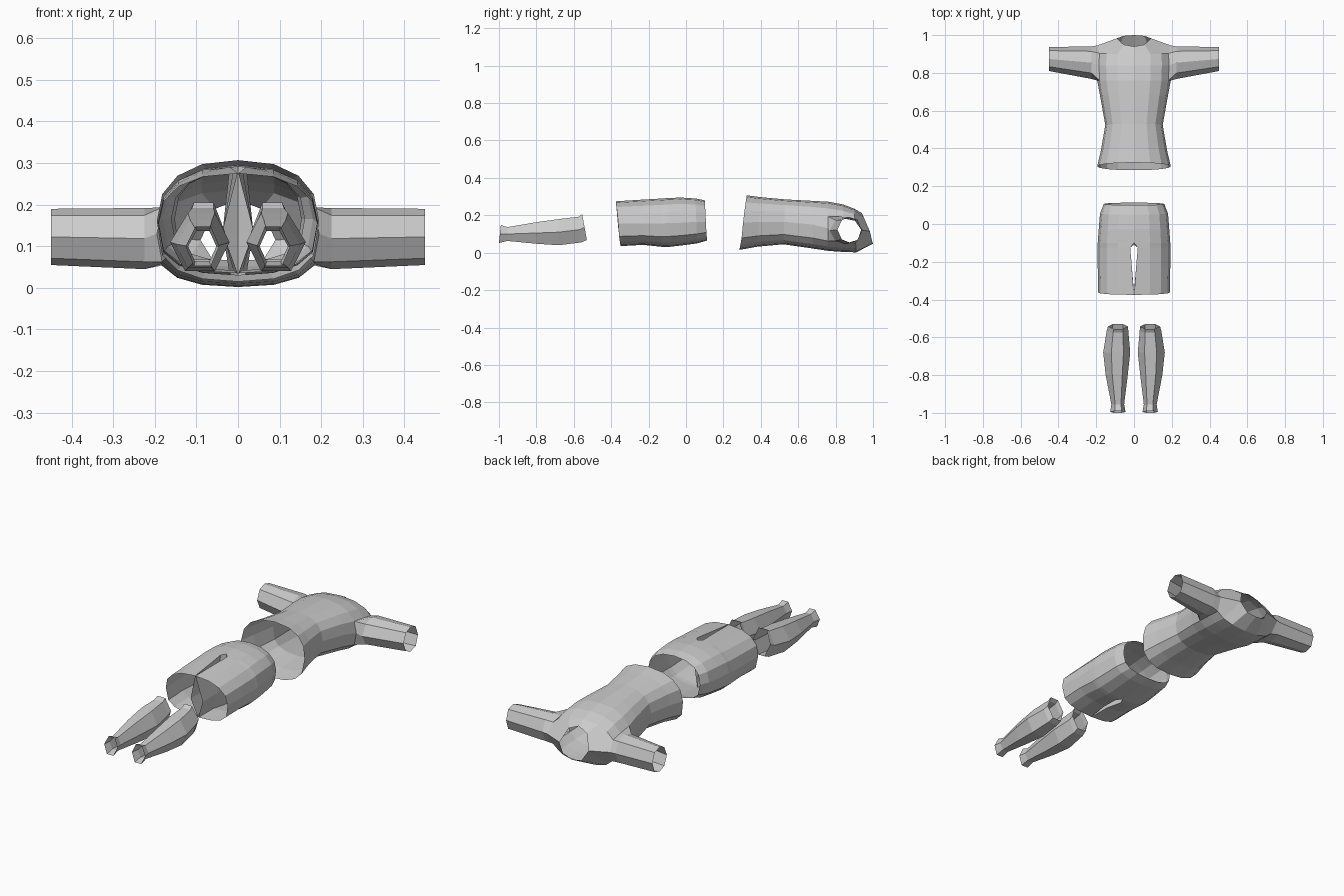
import bpy, bmesh
from math import sin, cos, pi

if "Cube" in bpy.data.objects:
    bpy.data.objects.remove(bpy.data.objects["Cube"])


def half_ring(bm, y_top, y_bot, hw, z_lo, z_hi, z_mid, power=0.6):
    """Nine points from the front centre, round one side, to the back centre."""
    pts = []
    for k in range(9):
        c = cos(k * pi / 8)
        x = 0 if k in (0, 8) else hw * sin(k * pi / 8) ** 0.85
        if c >= 0:
            z = z_mid + (z_hi - z_mid) * c ** 0.85
        else:
            z = z_mid - (z_mid - z_lo) * (-c) ** power
        pts.append(bm.verts.new((x, y_bot + (y_top - y_bot) * (c + 1) / 2, z)))
    return pts


def strip(bm, a, b, closed=False):
    n = len(a)
    for i in range(n if closed else n - 1):
        j = (i + 1) % n
        quad = []
        for v in (a[i], a[j], b[j], b[i]):
            if v not in quad:
                quad.append(v)
        if len(quad) > 2:
            bm.faces.new(quad)


def loft(bm, rows, closed=False):
    for a, b in zip(rows, rows[1:]):
        strip(bm, a, b, closed)


def ring(bm, pts):
    return [bm.verts.new(p) for p in pts]


def finish(bm, name):
    """Mirror the half across x = 0 into one open cloth shell."""
    geom = bm.verts[:] + bm.edges[:] + bm.faces[:]
    bmesh.ops.mirror(bm, geom=geom, axis='X', merge_dist=0.0005)
    bmesh.ops.remove_doubles(bm, verts=bm.verts[:], dist=0.0005)
    bmesh.ops.recalc_face_normals(bm, faces=bm.faces[:])
    me = bpy.data.meshes.new(name)
    bm.to_mesh(me)
    bm.free()
    ob = bpy.data.objects.new(name, me)
    bpy.context.collection.objects.link(ob)
    return ob


# Shirt body, hem to armpit
bm = bmesh.new()
body = [half_ring(bm, *r) for r in (
    (0.325, 0.285, 0.195, 0.015, 0.307, 0.16),
    (0.40, 0.38, 0.175, 0.032, 0.297, 0.165),
    (0.53, 0.52, 0.152, 0.045, 0.285, 0.165),
    (0.68, 0.68, 0.180, 0.022, 0.277, 0.15),
    (0.76, 0.76, 0.195, 0.010, 0.273, 0.13))]
loft(bm, body)
# Chest and back above the armpit
upper = [body[-1]]
for r in ((0.84, 0.84, 0.198, 0.004, 0.258, 0.125),
          (0.90, 0.91, 0.196, 0.002, 0.235, 0.12)):
    row = half_ring(bm, *r)
    bm.verts.remove(row[4])
    upper.append(row)
# Shoulder seam and neckline
neck = ring(bm, ((0, 0.94, 0.212), (0.055, 0.95, 0.19), (0.09, 0.983, 0.115),
                 (0.195, 0.945, 0.12), (0.055, 0.996, 0.058), (0, 1.0, 0.048)))
f0, f1, n_side, shoulder, b1, b0 = neck
fronts = [r[:4] for r in upper] + [[f0, f1, n_side, shoulder]]
backs = [r[5:] for r in upper] + [[shoulder, n_side, b1, b0]]
loft(bm, fronts)
loft(bm, backs)
# Sleeve grown from the armhole
armhole = [upper[0][4], upper[0][3], upper[1][3], upper[2][3], shoulder,
           upper[2][5], upper[1][5], upper[0][5]]
yz = ((0, 0.5), (0.18, 0.88), (0.5, 1), (0.85, 0.9),
      (1, 0.5), (0.85, 0.1), (0.5, 0), (0.18, 0.12))
sleeve = [armhole]
for x, y0, y1, z0, z1 in ((0.225, 0.768, 0.94, 0.045, 0.192),
                          (0.45, 0.81, 0.937, 0.055, 0.19)):
    sleeve.append(ring(bm, [(x, y0 + (y1 - y0) * a, z0 + (z1 - z0) * b) for a, b in yz]))
loft(bm, sleeve, True)
finish(bm, "shirt")

# Shorts, waist to crotch
bm = bmesh.new()
hips = [half_ring(bm, *r) for r in (
    (0.10, 0.113, 0.160, 0.065, 0.280, 0.165),
    (0.05, 0.06, 0.180, 0.050, 0.290, 0.165),
    (-0.03, -0.03, 0.187, 0.038, 0.295, 0.16),
    (-0.10, -0.10, 0.192, 0.030, 0.292, 0.16))]
loft(bm, hips)
# Legs, closed on the inner side by a crotch point
legs = [hips[-1] + ring(bm, [(0, -0.11, 0.13)])]
for y_top, y_bot, hw, lo, hi, gap in ((-0.125, -0.125, 0.192, 0.031, 0.290, 0.02),
                                      (-0.23, -0.23, 0.192, 0.042, 0.284, 0.011),
                                      (-0.375, -0.35, 0.190, 0.035, 0.275, 0.001)):
    row = half_ring(bm, y_top, y_bot, hw, lo, hi, 0.155)
    row[0].co.x = row[8].co.x = gap
    row += ring(bm, [(0.037, (y_top + y_bot) / 2, 0.135)])
    legs.append(row)
loft(bm, legs, True)
finish(bm, "shorts")

# Socks, knee to ankle: y at shin side, y at calf side, x range, z range
bm = bmesh.new()
rows = []
for yt, yb, x0, x1, z0, z1 in ((-0.555, -0.53, 0.032, 0.138, 0.068, 0.205),
                               (-0.575, -0.56, 0.030, 0.145, 0.055, 0.192),
                               (-0.68, -0.68, 0.020, 0.163, 0.040, 0.180),
                               (-0.80, -0.80, 0.033, 0.150, 0.048, 0.163),
                               (-0.955, -0.955, 0.052, 0.120, 0.063, 0.137),
                               (-0.99, -1.0, 0.045, 0.126, 0.052, 0.148)):
    row = []
    for a, b in ((0, 0.5), (0.25, 1), (0.7, 1), (1, 0.5), (0.75, 0), (0.25, 0)):
        row.append((x0 + (x1 - x0) * a, yb + (yt - yb) * b, z0 + (z1 - z0) * b))
    rows.append(ring(bm, row))
loft(bm, rows, True)
finish(bm, "socks")
